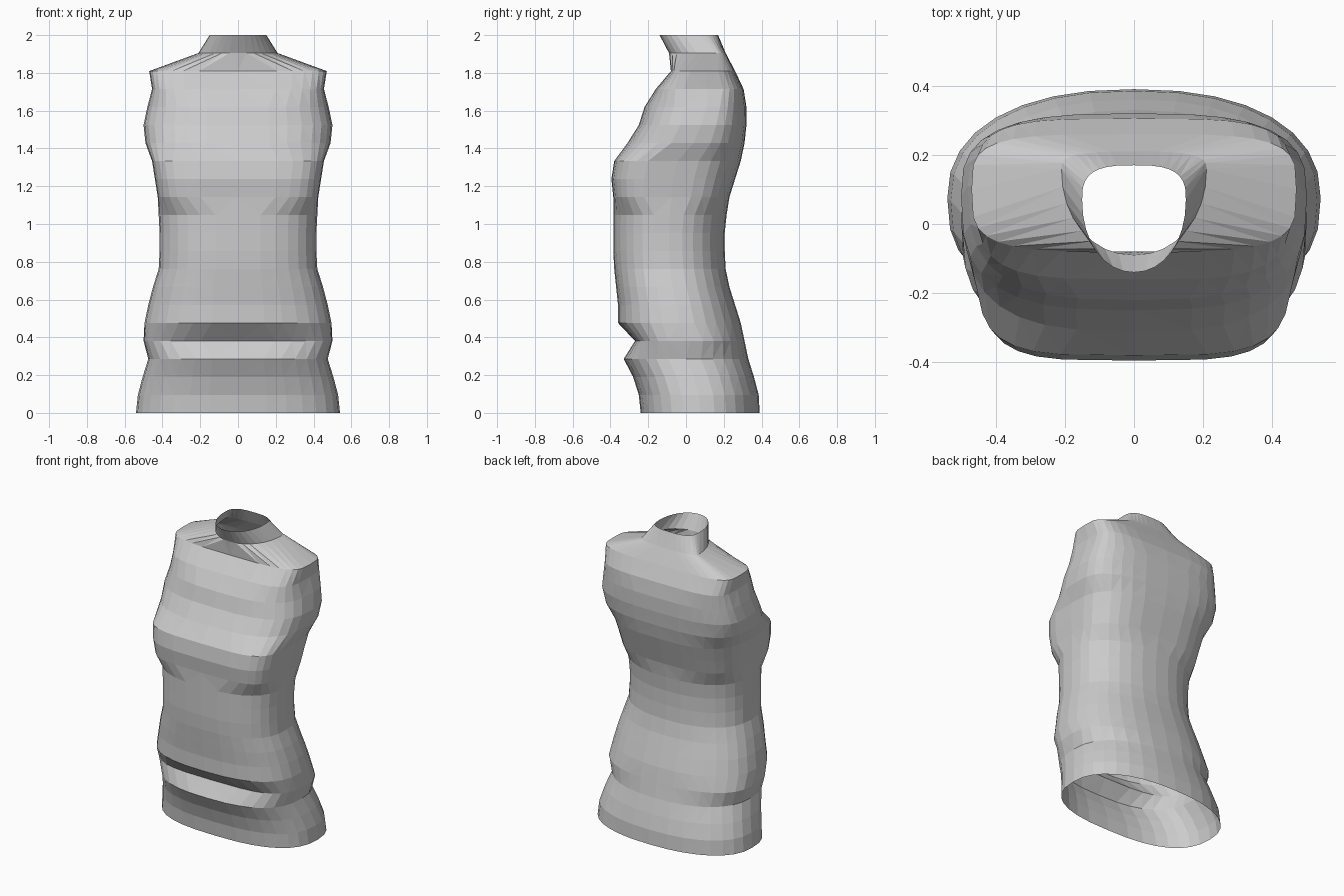
import bpy, bmesh, math

cube = bpy.data.objects.get("Cube")
if cube:
    bpy.data.objects.remove(cube, do_unlink=True)

cloth = bpy.data.materials.new("grey cloth")
cloth.use_nodes = True
grey = (0.6, 0.6, 0.6, 1)
cloth.diffuse_color = grey
cloth.node_tree.nodes["Principled BSDF"].inputs["Base Color"].default_value = grey

# Evenly spaced rings from hem to collar: half width, front y, back y
HALF_WIDTH = [.54, .53, .505, .475, .50, .495, .475, .45, .42, .415, .415,
              .42, .425, .44, .455, .49, .50, .48, .455, .47, .21, .15]
FRONT = [-.24, -.25, -.28, -.33, -.27, -.36, -.36, -.37, -.38, -.385, -.385,
         -.385, -.385, -.395, -.38, -.31, -.25, -.22, -.16, -.08, -.09, -.14]
BACK = [.39, .385, .36, .33, .31, .29, .26, .23, .21, .205, .205,
        .215, .23, .26, .29, .31, .32, .32, .305, .26, .21, .17]
# Upper rings are widest behind their middle
WIDEST_Y = {15: .04, 16: .08, 17: .11, 18: .11, 19: .10, 20: .16, 21: .07}
SIDES = 32
FOLD, BUST, CHEST, SHOULDER, NECK = 4, 12, 15, 18, 20
STEP = 2 / (len(FRONT) - 1)


def squareness(ring, front):
    """Higher values give a boxier cross-section."""
    if ring >= NECK:
        return 2.1 if front else 3
    if ring >= SHOULDER:
        return 4
    if not front:
        return 2.3 if ring < BUST else 3
    if ring == FOLD:
        return 3.5
    if ring < BUST:
        return 2.6
    return 4.3 if ring < CHEST else 3


def ring_point(ring, side):
    angle = 2 * math.pi * side / SIDES
    c, s = math.cos(angle), math.sin(angle)
    power = 2 / squareness(ring, s < 0)
    middle = WIDEST_Y.get(ring, (FRONT[ring] + BACK[ring]) / 2)
    depth = (FRONT[ring] if s < 0 else BACK[ring]) - middle
    x = HALF_WIDTH[ring] * math.copysign(abs(c) ** power, c)
    y = middle + depth * abs(s) ** power
    return x, y, ring * STEP


# Open sleeveless shell, hollow at the neck and hem
bm = bmesh.new()
rings = [[bm.verts.new(ring_point(r, i)) for i in range(SIDES)]
         for r in range(len(FRONT))]
for low, high in zip(rings, rings[1:]):
    for i in range(SIDES):
        j = (i + 1) % SIDES
        bm.faces.new((low[i], low[j], high[j], high[i]))
bmesh.ops.triangulate(bm, faces=bm.faces[:])

mesh = bpy.data.meshes.new("torso_shell")
bm.to_mesh(mesh)
bm.free()
mesh.materials.append(cloth)
torso = bpy.data.objects.new("torso_shell", mesh)
bpy.context.collection.objects.link(torso)
